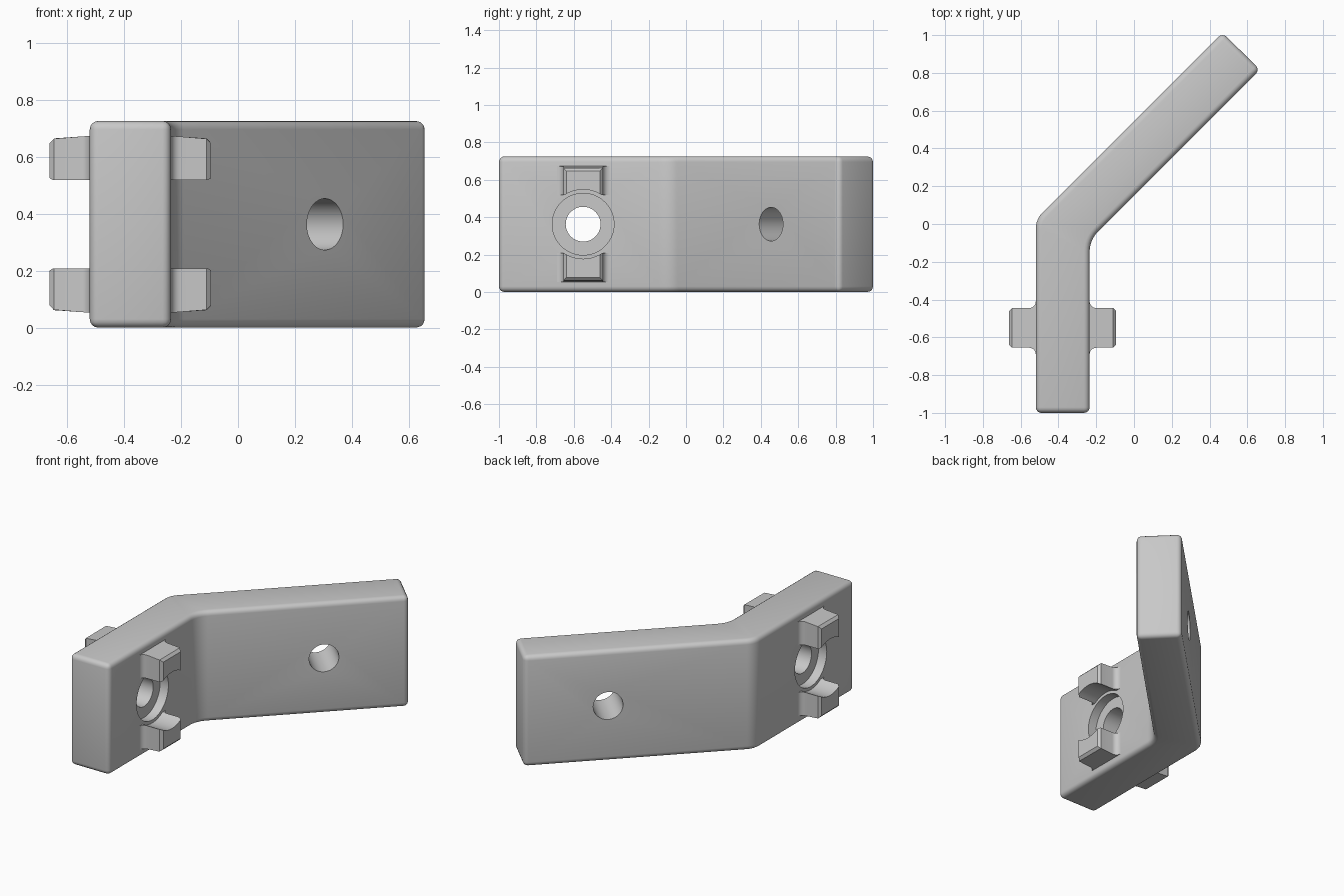
import bpy, bmesh, math
from mathutils import Vector

if "Cube" in bpy.data.objects:
    bpy.data.objects.remove(bpy.data.objects["Cube"], do_unlink=True)

H = 0.725                 # height of the bracket
MID = H / 2
FACES = {"left": (-0.235, 1), "right": (-0.52, -1)}   # straight arm faces: x, outward sign
HOLE_Y = -0.55

grey = bpy.data.materials.new("light grey")
grey.use_nodes = True
colour = (0.58, 0.58, 0.58, 1)
grey.diffuse_color = colour
grey.node_tree.nodes["Principled BSDF"].inputs["Base Color"].default_value = colour


def rounded_profile(corners, steps=6):
    """Turn (x, y, radius) corners into an outline with arcs."""
    points = []
    for i, (x, y, r) in enumerate(corners):
        p = Vector((x, y, 0))
        if r == 0:
            points.append(p)
            continue
        a = (Vector((*corners[i - 1][:2], 0)) - p).normalized()
        b = (Vector((*corners[(i + 1) % len(corners)][:2], 0)) - p).normalized()
        half = a.angle(b) / 2
        centre = p + (a + b).normalized() * r / math.sin(half)
        start = (p + a * r / math.tan(half) - centre).normalized()
        end = (p + b * r / math.tan(half) - centre).normalized()
        points += [centre + start.slerp(end, k / steps) * r for k in range(steps + 1)]
    return points


def prism(points, z0, z1):
    bm = bmesh.new()
    base = bm.faces.new([bm.verts.new((p.x, p.y, z0)) for p in points])
    top = bmesh.ops.extrude_face_region(bm, geom=[base])["geom"]
    for v in top:
        if isinstance(v, bmesh.types.BMVert):
            v.co.z = z1
    bmesh.ops.recalc_face_normals(bm, faces=bm.faces)
    return bm


def to_object(bm, name):
    bmesh.ops.recalc_face_normals(bm, faces=bm.faces)
    mesh = bpy.data.meshes.new(name)
    bm.to_mesh(mesh)
    bm.free()
    mesh.materials.append(grey)
    obj = bpy.data.objects.new(name, mesh)
    bpy.context.collection.objects.link(obj)
    return obj


def activate(obj):
    bpy.ops.object.select_all(action="DESELECT")
    obj.select_set(True)
    bpy.context.view_layer.objects.active = obj


def drill(obj, centre, axis, radius, depth):
    """Cut a round hole of the given total depth, centred on a point."""
    bpy.ops.mesh.primitive_cylinder_add(vertices=64, radius=radius, depth=depth, location=centre)
    cutter = bpy.context.object
    cutter.rotation_euler = Vector(axis).to_track_quat("Z", "Y").to_euler()
    cutter.hide_render = True
    cutter.data.materials.append(grey)
    activate(obj)
    mod = obj.modifiers.new("hole", "BOOLEAN")
    mod.operation = "DIFFERENCE"
    mod.solver = "EXACT"
    mod.object = cutter
    bpy.ops.object.modifier_apply(modifier=mod.name)
    bpy.data.objects.remove(cutter, do_unlink=True)


def smooth(obj):
    activate(obj)
    bpy.ops.object.shade_smooth_by_angle(angle=math.radians(30))


# Bent bracket body with rounded edges
outline = rounded_profile([
    (-0.52, -1, 0), (-0.235, -1, 0), (-0.235, -0.085, 0.15),
    (0.667, 0.817, 0), (0.469, 1.012, 0), (-0.52, 0.025, 0.12)])
bm = prism(outline, 0, H)
rim = [e for e in bm.edges
       if abs(e.verts[0].co.z - e.verts[1].co.z) < 0.01 or e.calc_face_angle() > 1]
bmesh.ops.bevel(bm, geom=rim, offset=0.03, offset_type="OFFSET", segments=4,
                profile=0.5, affect="EDGES", clamp_overlap=False)
body = to_object(bm, "bent_body")

# Bolt hole in each arm, and a round recess on both faces of the straight arm
drill(body, (-0.3775, HOLE_Y, MID), (1, 0, 0), 0.093, 1)
drill(body, (0.21, 0.55, MID), (1, -1, 0), 0.09, 0.8)
for x, sign in FACES.values():
    drill(body, (x, HOLE_Y, MID), (1, 0, 0), 0.165, 0.12)
smooth(body)

# Four guide tabs with flared roots, chamfered ends and a bolt-head clearance arc
tab_half = [(-0.002, -0.142, 0), (0, -0.142, 0), (0, -0.105, 0.035), (0.141, -0.105, 0)]
tab_corners = tab_half + [(u, -v, r) for u, v, r in reversed(tab_half)]
for side, (x, sign) in FACES.items():
    for level, flip in (("upper", 1), ("lower", -1)):
        bm = prism(rounded_profile(tab_corners), 0.155, 0.31)
        for v in bm.verts:
            if v.co.z > 0.2:
                v.co.z -= 0.07 * v.co.x
        end_edges = [e for e in bm.edges
                     if all(v.co.x > 0.13 for v in e.verts)
                     and max(v.co.z for v in e.verts) > 0.2]
        bmesh.ops.bevel(bm, geom=end_edges, offset=0.016, segments=1, affect="EDGES")
        for v in bm.verts:
            u, w, z = v.co
            v.co = (x + sign * u, HOLE_Y + w, MID + flip * z)
        tab = to_object(bm, f"{side}_{level}_tab")
        drill(tab, (x, HOLE_Y, MID), (1, 0, 0), 0.185, 0.6)
        smooth(tab)
